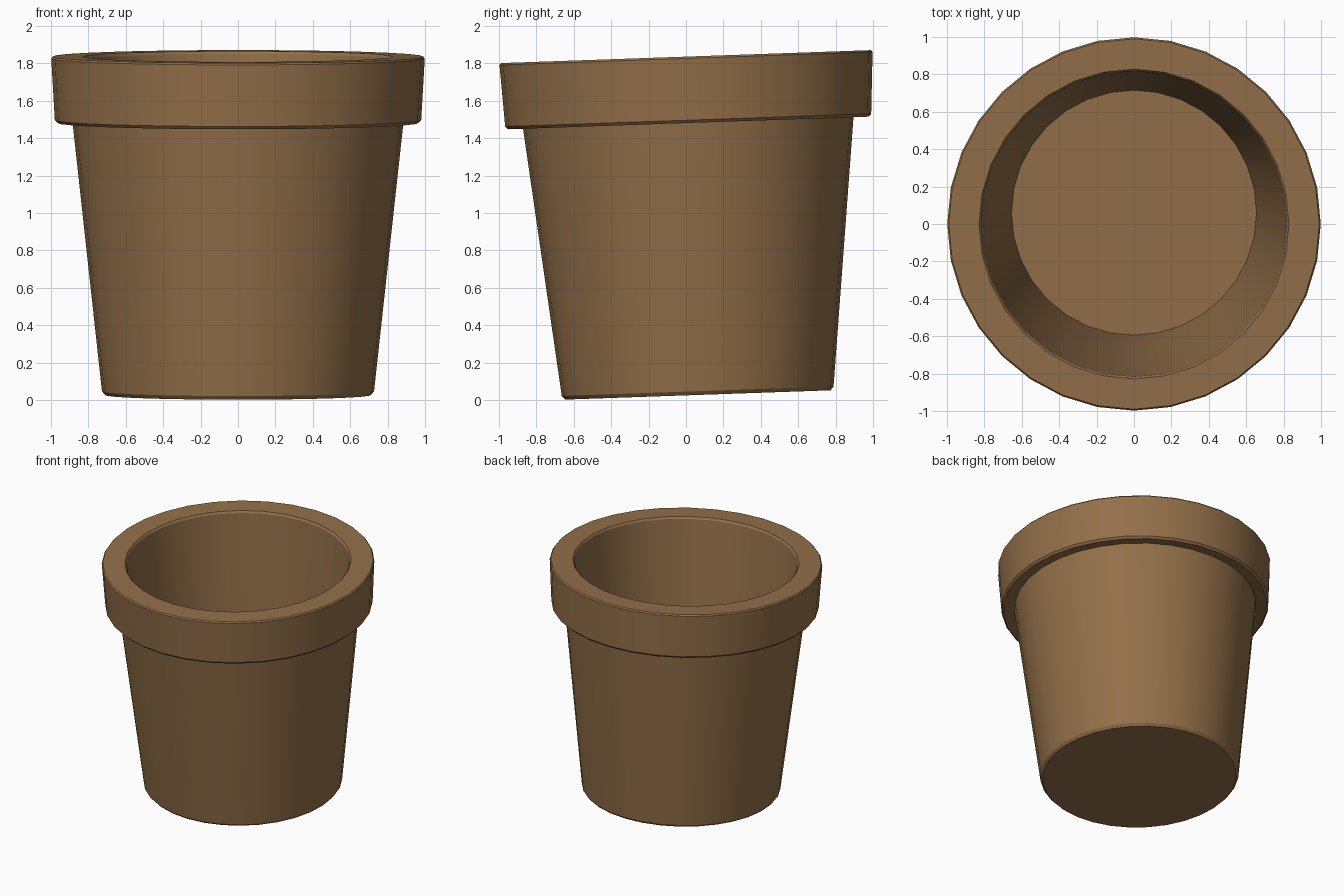
import bpy
import bmesh
from math import cos, sin, tau, radians
from mathutils import Matrix

cube = bpy.data.objects.get("Cube")
if cube:
    bpy.data.objects.remove(cube, do_unlink=True)

# Clay colour
clay = bpy.data.materials.new("brown_clay")
clay.use_nodes = True
colour = (0.29, 0.16, 0.066, 1)
clay.diffuse_color = colour
clay.node_tree.nodes["Principled BSDF"].inputs["Base Color"].default_value = colour

SIDES = 32


def lathe(name, profile):
    """Turn (radius, height) points about z and cap both ends."""
    bm = bmesh.new()
    rings = [[bm.verts.new((r * cos(tau * i / SIDES), r * sin(tau * i / SIDES), z))
              for i in range(SIDES)] for r, z in profile]
    for a, b in zip(rings, rings[1:]):
        for i in range(SIDES):
            j = (i + 1) % SIDES
            bm.faces.new((a[i], a[j], b[j], b[i]))
    bm.faces.new(rings[0][::-1])
    bm.faces.new(rings[-1])
    bmesh.ops.recalc_face_normals(bm, faces=bm.faces)
    mesh = bpy.data.meshes.new(name)
    bm.to_mesh(mesh)
    bm.free()
    mesh.materials.append(clay)
    obj = bpy.data.objects.new(name, mesh)
    bpy.context.collection.objects.link(obj)
    return obj


# Pot: underside, tapered wall, overhanging rim, hollow inside, floor
pot = lathe("flower_pot", [
    (0.71, 0), (0.727, 0.02),
    (0.885, 1.465), (0.965, 1.455), (0.979, 1.47),
    (0.998, 1.8), (0.99, 1.81),
    (0.828, 1.81), (0.817, 1.795),
    (0.655, 0.08),
])

# The pot leans slightly towards the front
pot.matrix_world = Matrix.Translation((0, 0.063, 0.027)) @ Matrix.Rotation(radians(2), 4, "X")

bpy.context.view_layer.objects.active = pot
pot.select_set(True)
bpy.ops.object.shade_smooth_by_angle(angle=radians(30))
